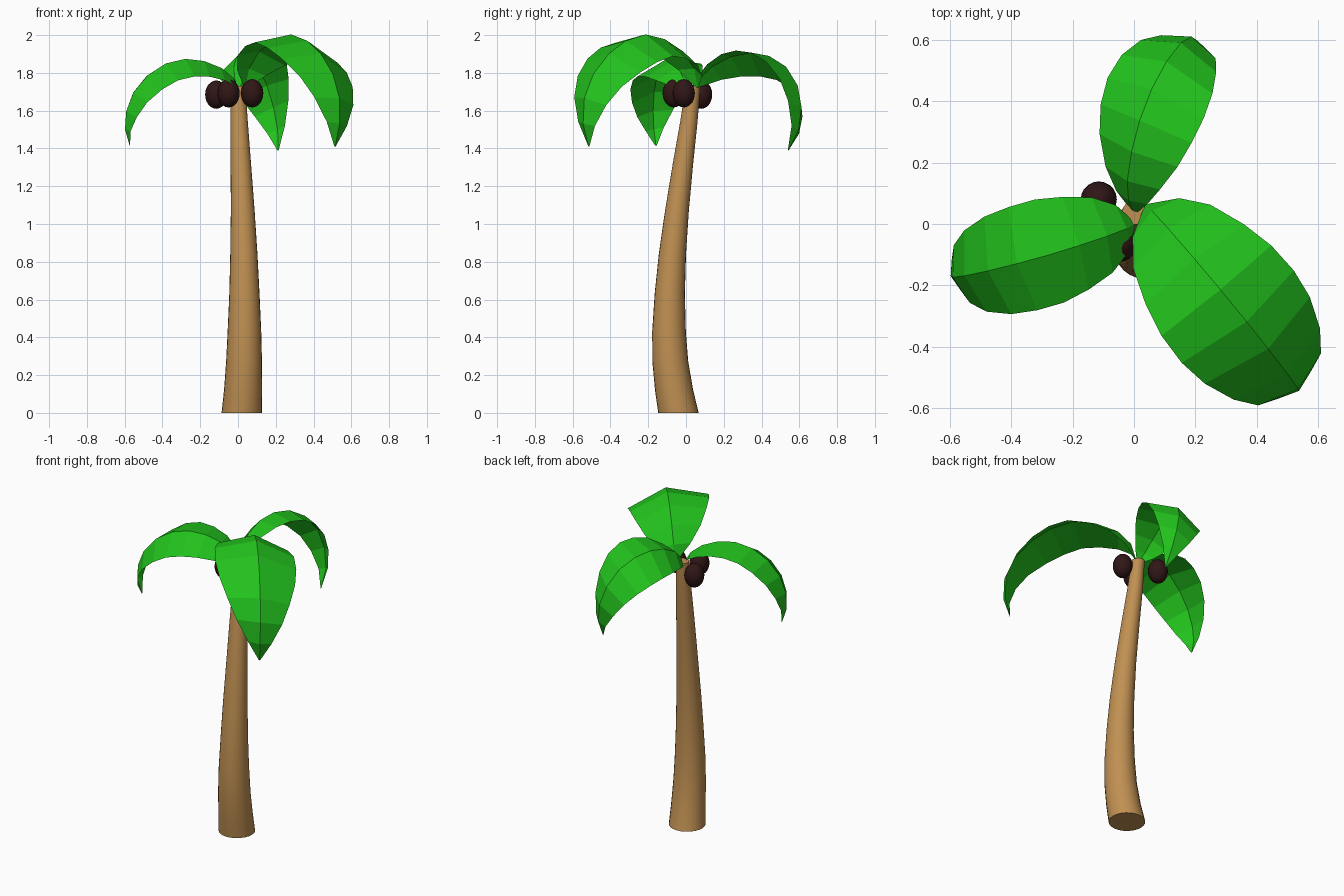
import bpy, bmesh, math
from mathutils import Vector, Matrix

if "Cube" in bpy.data.objects:
    bpy.data.objects.remove(bpy.data.objects["Cube"])


def material(name, color):
    m = bpy.data.materials.new(name)
    m.diffuse_color = (*color, 1)
    m.use_nodes = True
    m.node_tree.nodes["Principled BSDF"].inputs["Base Color"].default_value = m.diffuse_color
    return m


GREEN = material("leaf_green", (0.016, 0.54, 0.012))
BARK = material("bark_tan", (0.53, 0.28, 0.085))
HUSK = material("husk_brown", (0.03, 0.008, 0.008))


def finish(bm, name, mat, smooth_angle=None):
    mesh = bpy.data.meshes.new(name)
    bm.to_mesh(mesh)
    bm.free()
    mesh.materials.append(mat)
    if smooth_angle:
        for p in mesh.polygons:
            p.use_smooth = True
        mesh.set_sharp_from_angle(angle=math.radians(smooth_angle))
    ob = bpy.data.objects.new(name, mesh)
    bpy.context.scene.collection.objects.link(ob)
    return ob


# Trunk: tapered, curved stack of rings (x, y, z, radius)
TRUNK = [(0.02, -0.04, 0.0, 0.107), (0.027, -0.063, 0.12, 0.101),
         (0.032, -0.083, 0.27, 0.095), (0.034, -0.09, 0.43, 0.089),
         (0.034, -0.086, 0.63, 0.080), (0.031, -0.072, 0.84, 0.072),
         (0.025, -0.048, 1.07, 0.063), (0.015, -0.016, 1.32, 0.054),
         (0.006, 0.015, 1.54, 0.046), (0.0, 0.037, 1.73, 0.039)]
SIDES = 24
bm = bmesh.new()
rings = []
for x, y, z, r in TRUNK:
    rings.append([bm.verts.new((x + r * math.cos(2 * math.pi * k / SIDES),
                                y + r * math.sin(2 * math.pi * k / SIDES), z))
                  for k in range(SIDES)])
for a, b in zip(rings, rings[1:]):
    for k in range(SIDES):
        n = (k + 1) % SIDES
        bm.faces.new((a[k], a[n], b[n], b[k]))
bm.faces.new(rings[0][::-1])
bm.faces.new(rings[-1])
finish(bm, "trunk", BARK, 40)


# Coconuts: slightly tall ellipsoids under the crown
for i, pos in enumerate([(-0.115, 0.08, 1.685), (-0.05, -0.065, 1.692), (0.075, -0.012, 1.692)]):
    bm = bmesh.new()
    bmesh.ops.create_uvsphere(bm, u_segments=20, v_segments=12, radius=1,
                              matrix=Matrix.Translation(pos) @ Matrix.Diagonal((0.059, 0.059, 0.075, 1)))
    finish(bm, f"coconut_{i + 1}", HUSK, 60)


# Fronds: arched leaf folded along a midrib; rows are (reach, height, half width)
def frond(name, base, azimuth, roll, lean, rows, fold=0.34):
    a, r = math.radians(azimuth), math.radians(roll)
    d = Vector((math.cos(a), math.sin(a), 0))
    n = Vector((-math.sin(a), math.cos(a), 0))
    up = Vector((0, 0, 1))
    side = n * math.cos(r) - up * math.sin(r)
    top = up * math.cos(r) + n * math.sin(r)
    bm = bmesh.new()
    strips = []
    for i, (s, z, hw) in enumerate(rows):
        p, q = rows[max(i - 1, 0)], rows[min(i + 1, len(rows) - 1)]
        ds, dz = Vector((q[0] - p[0], q[1] - p[1])).normalized()
        normal = top * ds - d * dz
        c = Vector((base[0], base[1], z)) + d * s
        c += n * lean * math.sin(math.pi * i / (len(rows) - 1))
        strips.append([bm.verts.new(v) for v in
                       (c - side * hw, c + normal * hw * fold, c + side * hw)])
    for u, v in zip(strips, strips[1:]):
        for j in (0, 1):
            bm.faces.new((u[j], v[j], v[j + 1], u[j + 1]))
    return finish(bm, name, GREEN)


frond("frond_front_right", (0.04, 0.06), -50.5, 9, 0.0,
      [(0, 1.72, 0.01), (0.05, 1.80, 0.10), (0.13, 1.865, 0.165), (0.25, 1.91, 0.21),
       (0.36, 1.925, 0.235), (0.47, 1.895, 0.24), (0.57, 1.84, 0.225), (0.67, 1.755, 0.185),
       (0.735, 1.65, 0.135), (0.76, 1.53, 0.07), (0.744, 1.41, 0.004)])
frond("frond_back", (0.0, 0.04), 67, 23, 0.08,
      [(0, 1.72, 0.01), (0.04, 1.76, 0.06), (0.1, 1.805, 0.105), (0.19, 1.84, 0.15),
       (0.28, 1.85, 0.175), (0.37, 1.835, 0.185), (0.455, 1.79, 0.175), (0.525, 1.71, 0.145),
       (0.565, 1.61, 0.105), (0.575, 1.5, 0.055), (0.544, 1.39, 0.004)])
frond("frond_left", (0.0, 0.0), 195.5, 11, 0.012,
      [(0, 1.72, 0.01), (0.04, 1.75, 0.08), (0.11, 1.785, 0.13), (0.2, 1.81, 0.16),
       (0.29, 1.815, 0.178), (0.38, 1.795, 0.178), (0.465, 1.745, 0.168), (0.54, 1.67, 0.14),
       (0.585, 1.585, 0.10), (0.605, 1.5, 0.05), (0.594, 1.415, 0.004)])
